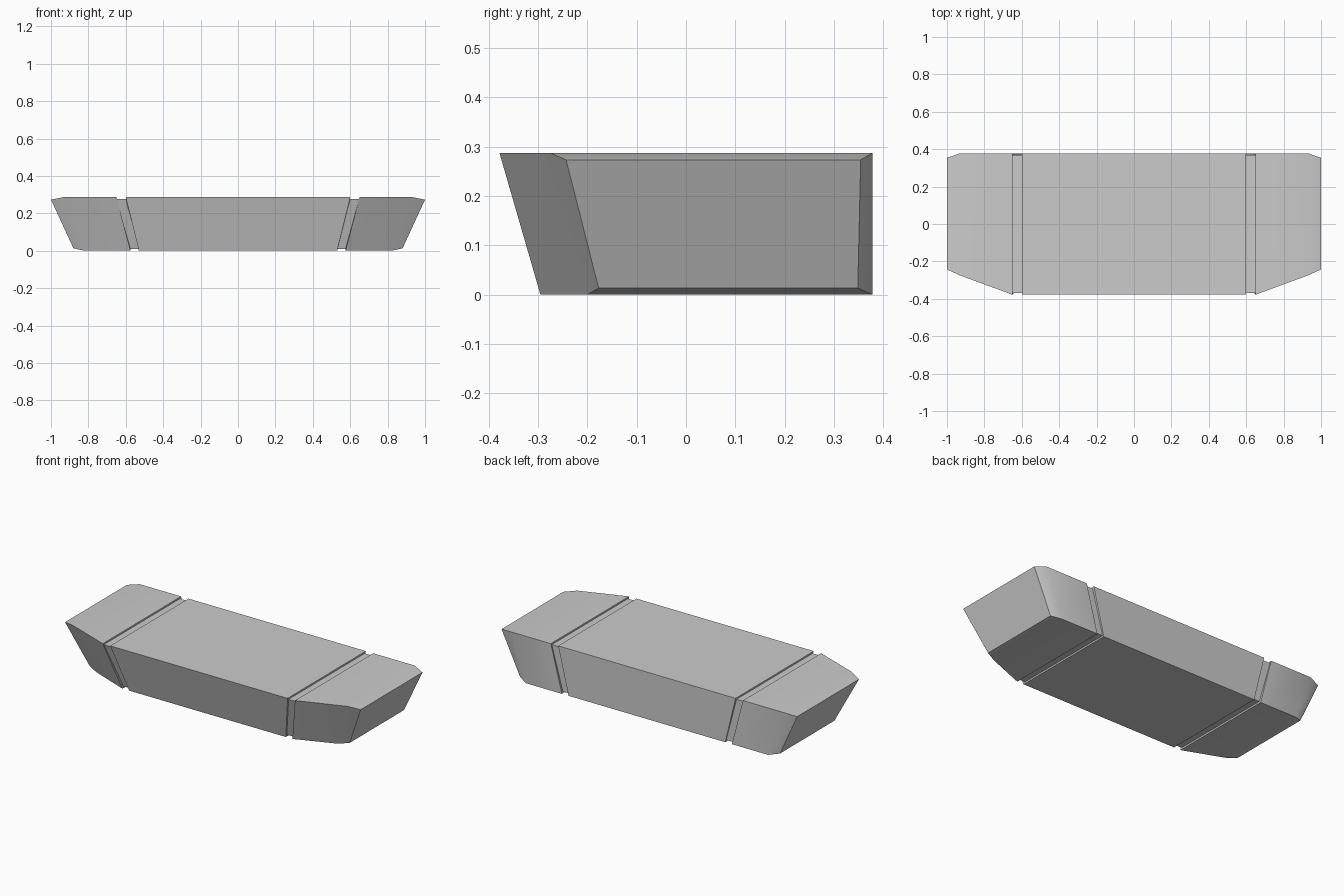
import bpy, bmesh

if "Cube" in bpy.data.objects:
    bpy.data.objects.remove(bpy.data.objects["Cube"])

# Cross-sections of the right half, from the middle outwards:
# x top, x bottom, front y top, front y bottom, back y top, back y bottom, z top, z bottom
TOP, D = 0.287, 0.01
SECTIONS = [
    (0.60, 0.53, -0.378, -0.295, 0.378, 0.378, TOP, 0.0),                    # centre block edge
    (0.60, 0.53, -0.378 + D, -0.295 + D, 0.378 - D, 0.378 - D, TOP - D, D),  # groove floor
    (0.65, 0.575, -0.378 + D, -0.295 + D, 0.378 - D, 0.378 - D, TOP - D, D),
    (0.65, 0.575, -0.378, -0.295, 0.378, 0.378, TOP, 0.0),                   # end block
    (0.93, 0.82, -0.275, -0.20, 0.378, 0.378, TOP, 0.0),
    (1.00, 0.88, -0.243, -0.177, 0.354, 0.348, 0.273, 0.013),                # end cap
]


def ring(bm, section, side):
    xt, xb, ft, fb, bt, bb, zt, zb = section
    points = [(xt, ft, zt), (xt, bt, zt), (xb, bb, zb), (xb, fb, zb)]
    return [bm.verts.new((side * x, y, z)) for x, y, z in points]


# Whole body: one closed skin lofted through the mirrored sections
bm = bmesh.new()
rings = [ring(bm, s, -1) for s in reversed(SECTIONS)]
rings += [ring(bm, s, 1) for s in SECTIONS]
for a, b in zip(rings, rings[1:]):
    for i in range(4):
        j = (i + 1) % 4
        bm.faces.new((a[i], a[j], b[j], b[i]))
bm.faces.new(rings[0])
bm.faces.new(rings[-1])
bmesh.ops.recalc_face_normals(bm, faces=bm.faces)

mesh = bpy.data.meshes.new("grooved_body")
bm.to_mesh(mesh)
bm.free()
body = bpy.data.objects.new("grooved_body", mesh)
bpy.context.collection.objects.link(body)

# Soft corner chamfers, crisp cap and groove edges
bpy.context.view_layer.objects.active = body
body.select_set(True)
bpy.ops.object.shade_smooth_by_angle(angle=0.52)
